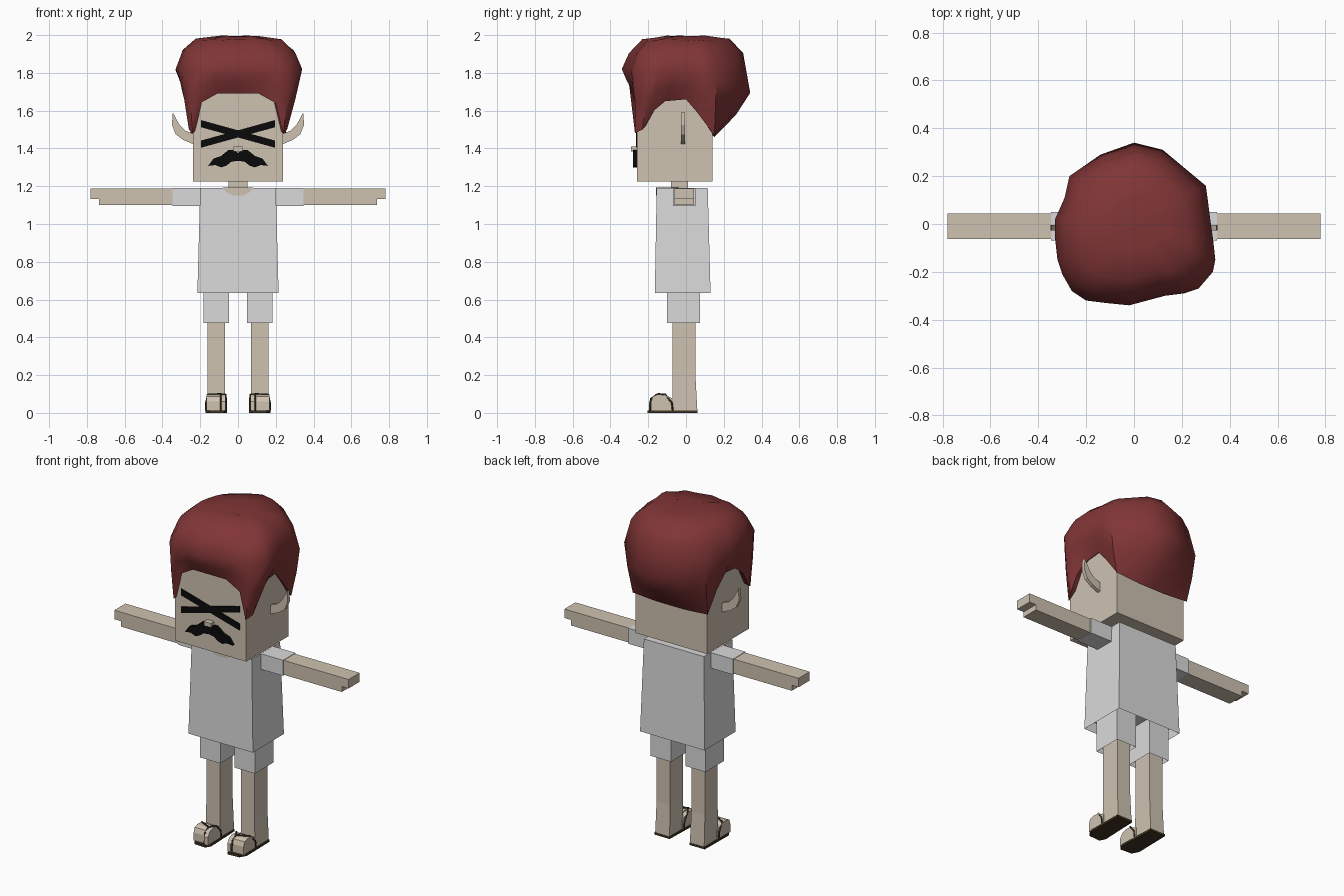
import bpy, bmesh, math, random

random.seed(4)
if "Cube" in bpy.data.objects:
    bpy.data.objects.remove(bpy.data.objects["Cube"])


def material(name, r, g, b):
    mat = bpy.data.materials.new(name)
    mat.use_nodes = True
    mat.diffuse_color = (r, g, b, 1)
    bsdf = mat.node_tree.nodes["Principled BSDF"]
    bsdf.inputs["Base Color"].default_value = (r, g, b, 1)
    bsdf.inputs["Roughness"].default_value = 0.9
    return mat


skin = material("skin", 0.62, 0.54, 0.44)
cloth = material("pale_cloth", 0.7, 0.7, 0.7)
red = material("red_hair", 0.22, 0.036, 0.037)
black = material("black", 0.003, 0.003, 0.003)
brown = material("sandal_brown", 0.05, 0.034, 0.015)


def loft(name, mat, rings, side=1, bottom=True, hollow=0):
    """Join rings of equal length into a skin; side=-1 mirrors it."""
    bm = bmesh.new()
    loops = [[bm.verts.new((side * x, y, z)) for x, y, z in ring] for ring in rings]
    for low, high in zip(loops, loops[1:]):
        for i in range(len(low)):
            j = (i + 1) % len(low)
            bm.faces.new((low[i], low[j], high[j], high[i]))
    bm.faces.new(loops[-1])
    base = bm.faces.new(loops[0]) if bottom else None
    bmesh.ops.recalc_face_normals(bm, faces=bm.faces)
    if hollow:
        bmesh.ops.inset_region(bm, faces=[base], thickness=0.01)
        for v in base.verts:
            v.co.z += hollow
    mesh = bpy.data.meshes.new(name)
    bm.to_mesh(mesh)
    bm.free()
    mesh.materials.append(mat)
    obj = bpy.data.objects.new(name, mesh)
    bpy.context.collection.objects.link(obj)
    return obj


def rect(x0, x1, y0, y1, z):
    return [(x0, y0, z), (x1, y0, z), (x1, y1, z), (x0, y1, z)]


def box(name, mat, x, y, z, side=1, hollow=0):
    return loft(name, mat, [rect(*x, *y, z[0]), rect(*x, *y, z[1])], side, hollow=hollow)


def slab_y(name, mat, outline, y0, y1, side=1):
    """Extrude an (x, z) outline along y."""
    return loft(name, mat, [[(x, y, z) for x, z in outline] for y in (y0, y1)], side)


def slab_x(name, mat, outline, x0, x1, side=1):
    """Extrude a (y, z) outline along x."""
    return loft(name, mat, [[(x, y, z) for y, z in outline] for x in (x0, x1)], side)


def strap(name, points, side):
    curve = bpy.data.curves.new(name, "CURVE")
    curve.dimensions = "3D"
    curve.bevel_depth = 0.005
    curve.bevel_resolution = 0
    spline = curve.splines.new("POLY")
    spline.points.add(len(points) - 1)
    for p, (x, y, z) in zip(spline.points, points):
        p.co = (side * x, y, z, 1)
    curve.materials.append(brown)
    obj = bpy.data.objects.new(name, curve)
    bpy.context.collection.objects.link(obj)
    bpy.ops.object.select_all(action="DESELECT")
    obj.select_set(True)
    bpy.context.view_layer.objects.active = obj
    bpy.ops.object.convert(target="MESH")


# Head, neck and shirt
box("head", skin, (-0.237, 0.237), (-0.26, 0.14), (1.225, 1.72))
box("neck", skin, (-0.05, 0.05), (-0.08, 0.01), (1.1, 1.23))
loft("shirt", cloth, [rect(-0.215, 0.215, -0.165, 0.13, 0.635),
                      rect(-0.2, 0.2, -0.155, 0.115, 1.19)], hollow=0.06)
collar = [(-0.08, 1.192), (-0.06, 1.168), (-0.03, 1.152),
          (0.03, 1.152), (0.06, 1.168), (0.08, 1.192)]
slab_y("neckline", skin, collar, -0.16, -0.04)

# Face: crossed eye strips, nose, moustache
for s, label in ((1, "falling"), (-1, "rising")):
    a, b = 1.477 + s * 0.054, 1.477 - s * 0.054
    strip = [(-0.195, a - 0.019), (0.195, b - 0.019), (0.195, b + 0.019), (-0.195, a + 0.019)]
    slab_y(label + "_eye_strip", black, strip, -0.266, -0.258)
box("nose", skin, (-0.023, 0.023), (-0.292, -0.255), (1.385, 1.41))
whisker = [(0, 1.375), (0.02, 1.39), (0.05, 1.392), (0.09, 1.36), (0.13, 1.346),
           (0.158, 1.308), (0.12, 1.312), (0.09, 1.3), (0.06, 1.31), (0.035, 1.33), (0, 1.335)]
ear = [(0.23, 1.42), (0.29, 1.445), (0.33, 1.475), (0.35, 1.525),
       (0.345, 1.59), (0.31, 1.525), (0.28, 1.495), (0.23, 1.475)]

# Mirrored parts
hand_arm = [(0.3, 1.1), (0.735, 1.1), (0.735, 1.133), (0.78, 1.133), (0.78, 1.187), (0.3, 1.187)]
foot = [(-0.06, 0.012), (-0.195, 0.012), (-0.195, 0.06), (-0.175, 0.088),
        (-0.15, 0.097), (-0.11, 0.095), (-0.06, 0.07)]
short_foot = [(max(y, -0.185), z) for y, z in foot]
sole = [(0.075, -0.205), (0.15, -0.2), (0.172, -0.16), (0.168, 0.062), (0.066, 0.062), (0.058, -0.17)]
for s, label in ((1, "left_"), (-1, "right_")):
    slab_y(label + "moustache", black, whisker, -0.28, -0.257, s)
    slab_y(label + "ear", skin, ear, -0.027, -0.005, s)
    slab_y(label + "arm", skin, hand_arm, -0.062, 0.043, s)
    box(label + "sleeve", cloth, (0.18, 0.348), (-0.068, 0.05), (1.096, 1.1895), s)
    box(label + "shorts_leg", cloth, (0.048, 0.183), (-0.1, 0.075), (0.475, 0.72), s, hollow=0.03)
    loft(label + "leg", skin, [rect(0.068, 0.163, -0.072, 0.06, 0.012),
                               rect(0.07, 0.161, -0.072, 0.05, 0.2),
                               rect(0.07, 0.161, -0.072, 0.05, 0.6)], s)
    slab_x(label + "big_toe", skin, foot, 0.065, 0.088, s)
    slab_x(label + "foot", skin, short_foot, 0.094, 0.166, s)
    loft(label + "sole", brown, [[(x, y, z) for x, y in sole] for z in (0, 0.013)], s)
    strap(label + "toe_strap", [(0.091, -0.19, 0.012), (0.091, -0.185, 0.075), (0.091, -0.15, 0.1)], s)
    strap(label + "foot_strap", [(0.062, -0.07, 0.012), (0.062, -0.075, 0.055), (0.066, -0.11, 0.098),
                                 (0.091, -0.15, 0.1), (0.16, -0.115, 0.099),
                                 (0.169, -0.075, 0.055), (0.169, -0.07, 0.012)], s)

# Hair: a hem around the head swelling to a wide uneven outline (hundredths)
half_hem = [(0, -27, 169), (11, -27, 169), (20, -27, 164), (24, -27, 148), (26, -23, 150),
            (26, -17, 160), (25, -11, 165), (25, 0, 166), (25, 6, 159), (25, 15, 147),
            (12, 15, 146), (0, 15, 146)]
hem = half_hem + [(-x, y, z) for x, y, z in half_hem[-2:0:-1]]
outline = [(-2, -34), (13, -30), (21, -29), (27, -27), (33, -20), (34, -15), (33, -6), (32, 1),
           (31, 9), (30, 16), (12, 31), (0, 34), (-14, 29), (-27, 20), (-29, 11), (-33, 2),
           (-33, -6), (-32, -15), (-30, -21), (-26, -28), (-20, -32), (-12, -33)]


def crown(scale, height, lump):
    return [(x * scale / 100, y * scale / 100, height + random.uniform(-lump, lump))
            for x, y in outline]


hem = [(x / 100, y / 100, z / 100) for x, y, z in hem]
wide = [(x / 100, y / 100, 1.82 - max(0, y) * 0.0037) for x, y in outline]
middle = [(h[0] + (w[0] - h[0]) * 0.62, h[1] + (w[1] - h[1]) * 0.6, (h[2] + w[2]) / 2)
          for h, w in zip(hem, wide)]
inside = [(x * 0.9, (y + 0.06) * 0.9 - 0.06, z + 0.02) for x, y, z in hem]
hair = loft("hair", red, [inside, hem, middle, wide, crown(0.89, 1.91, 0.012),
                          crown(0.68, 1.975, 0.008), crown(0.3, 1.995, 0.004)], bottom=False)
bpy.ops.object.select_all(action="DESELECT")
hair.select_set(True)
bpy.context.view_layer.objects.active = hair
bpy.ops.object.shade_smooth_by_angle(angle=math.radians(50))
